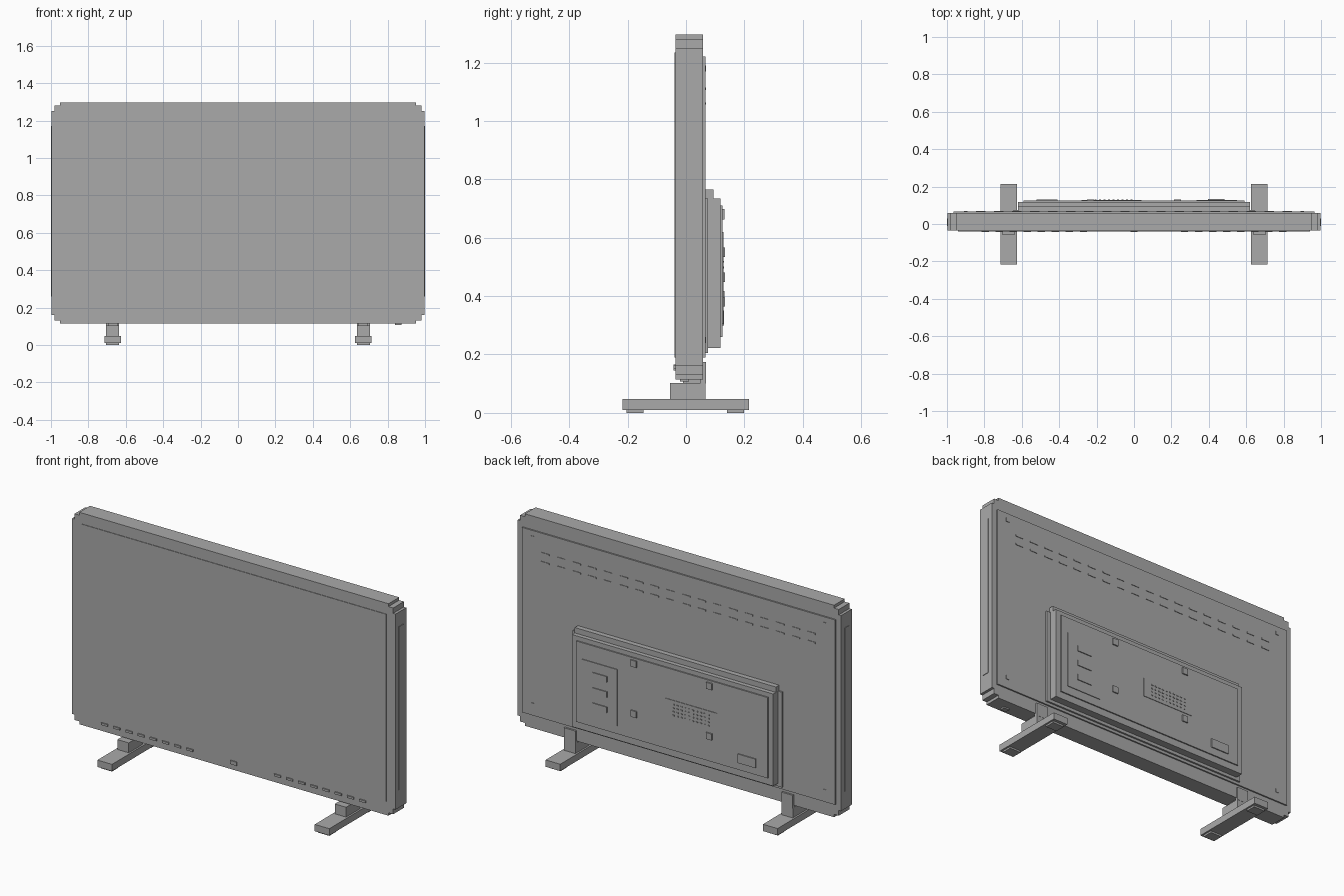
import bpy, bmesh

if "Cube" in bpy.data.objects:
    bpy.data.objects.remove(bpy.data.objects["Cube"])

grey = bpy.data.materials.new("mid grey")
grey.diffuse_color = (0.4, 0.4, 0.4, 1)
grey.use_nodes = True
grey.node_tree.nodes["Principled BSDF"].inputs["Base Color"].default_value = grey.diffuse_color


def finish(name, bm):
    bmesh.ops.recalc_face_normals(bm, faces=bm.faces)
    me = bpy.data.meshes.new(name)
    bm.to_mesh(me)
    bm.free()
    me.materials.append(grey)
    ob = bpy.data.objects.new(name, me)
    bpy.context.collection.objects.link(ob)
    return ob


def boxes(name, items):
    """One object from boxes given as (x0, x1, y0, y1, z0, z1)."""
    bm = bmesh.new()
    for x0, x1, y0, y1, z0, z1 in items:
        vs = bmesh.ops.create_cube(bm, size=1)["verts"]
        for v in vs:
            v.co = ((x0 + x1) / 2 + v.co.x * (x1 - x0),
                    (y0 + y1) / 2 + v.co.y * (y1 - y0),
                    (z0 + z1) / 2 + v.co.z * (z1 - z0))
    return finish(name, bm)


def mirrored(items):
    return items + [(-b, -a, *r) for a, b, *r in items]


# Cabinet with stepped corners, extruded from a quarter outline
BOT, TOP = 0.115, 1.296
MID, HH = (BOT + TOP) / 2, (TOP - BOT) / 2
q = [(0.997, HH - 0.046), (0.982, HH - 0.046), (0.982, HH - 0.016),
     (0.953, HH - 0.016), (0.953, HH)]
outline = (q + [(-x, z) for x, z in q[::-1]] + [(-x, -z) for x, z in q]
           + [(x, -z) for x, z in q[::-1]])
bm = bmesh.new()
f = bm.faces.new([bm.verts.new((x, -0.036, MID + z)) for x, z in outline])
ext = bmesh.ops.extrude_face_region(bm, geom=[f])["geom"]
bmesh.ops.translate(bm, vec=(0, 0.094, 0),
                    verts=[v for v in ext if isinstance(v, bmesh.types.BMVert)])
finish("cabinet", bm)

# Screen, side trims and rear cover
boxes("screen", [(-0.94, 0.94, -0.039, -0.03, 0.19, 1.235)])
boxes("side_trim", mirrored([(0.99, 1.0, -0.01, 0.03, 0.26, 1.17)]))
boxes("rear_cover", [(-0.965, 0.965, 0.05, 0.066, 0.19, 1.22)])

# Front grilles and sensor
boxes("front_grille", mirrored(
    [(0.25 + i * 0.075, 0.29 + i * 0.075, -0.042, -0.03, 0.15, 0.162) for i in range(8)]))
boxes("sensor", [(-0.02, 0.02, -0.042, -0.03, 0.145, 0.165)])
boxes("power_button", [(0.84, 0.875, -0.02, 0.01, 0.107, 0.12)])

# Rear vent slots and screws
boxes("vent_slots", [(x - 0.025, x + 0.025, 0.06, 0.069, z - 0.004, z + 0.004)
                     for z in (1.06, 1.11) for x in [-0.82 + i * 1.64 / 17 for i in range(18)]])
boxes("rear_screws", mirrored([(0.89, 0.91, 0.06, 0.069, z - 0.01, z + 0.01)
                               for z in (0.25, 1.18)]))

# Electronics housing: flange, ledge, box, lid
boxes("housing_flange", [(-0.645, 0.645, 0.06, 0.076, 0.205, 0.735)])
boxes("housing_ledge", [(-0.62, 0.62, 0.06, 0.094, 0.72, 0.765)])
boxes("housing_box", [(-0.62, 0.62, 0.07, 0.118, 0.222, 0.735)])
boxes("housing_lid", [(-0.59, 0.59, 0.11, 0.125, 0.26, 0.71)])

# Port panel with three connectors, speaker plate with dots, label and clips
boxes("port_panel", [(0.335, 0.55, 0.12, 0.129, 0.305, 0.62)])
boxes("connectors", [(0.395, 0.485, 0.12, 0.134, z - 0.016, z + 0.016)
                     for z in (0.38, 0.465, 0.55)])
boxes("speaker_plate", [(-0.28, 0.04, 0.12, 0.128, 0.435, 0.54)])
boxes("speaker_dots", [(-0.235 + i * 0.024, -0.225 + i * 0.024, 0.12, 0.131,
                        0.455 + j * 0.02, 0.461 + j * 0.02)
                       for i in range(10) for j in range(4)])
boxes("label_plate", [(-0.52, -0.41, 0.12, 0.131, 0.3, 0.35)])
boxes("mount_clips", mirrored([(0.215, 0.25, 0.12, 0.132, z - 0.018, z + 0.018)
                               for z in (0.4, 0.68)]))

# Stand: feet, rubber pads, posts, necks and rear uprights
boxes("feet", mirrored([(0.625, 0.715, -0.217, 0.215, 0.01, 0.048)]))
boxes("foot_pads", mirrored([(0.635, 0.705, a, a + 0.058, 0, 0.012) for a in (-0.203, 0.14)]))
boxes("stand_posts", mirrored([(0.635, 0.705, -0.055, 0.067, 0.046, 0.103)]))
boxes("stand_necks", mirrored([(0.645, 0.695, -0.01, 0.052, 0.1, 0.12)]))
boxes("stand_uprights", mirrored([(0.635, 0.705, 0.05, 0.068, 0.1, 0.174)]))
